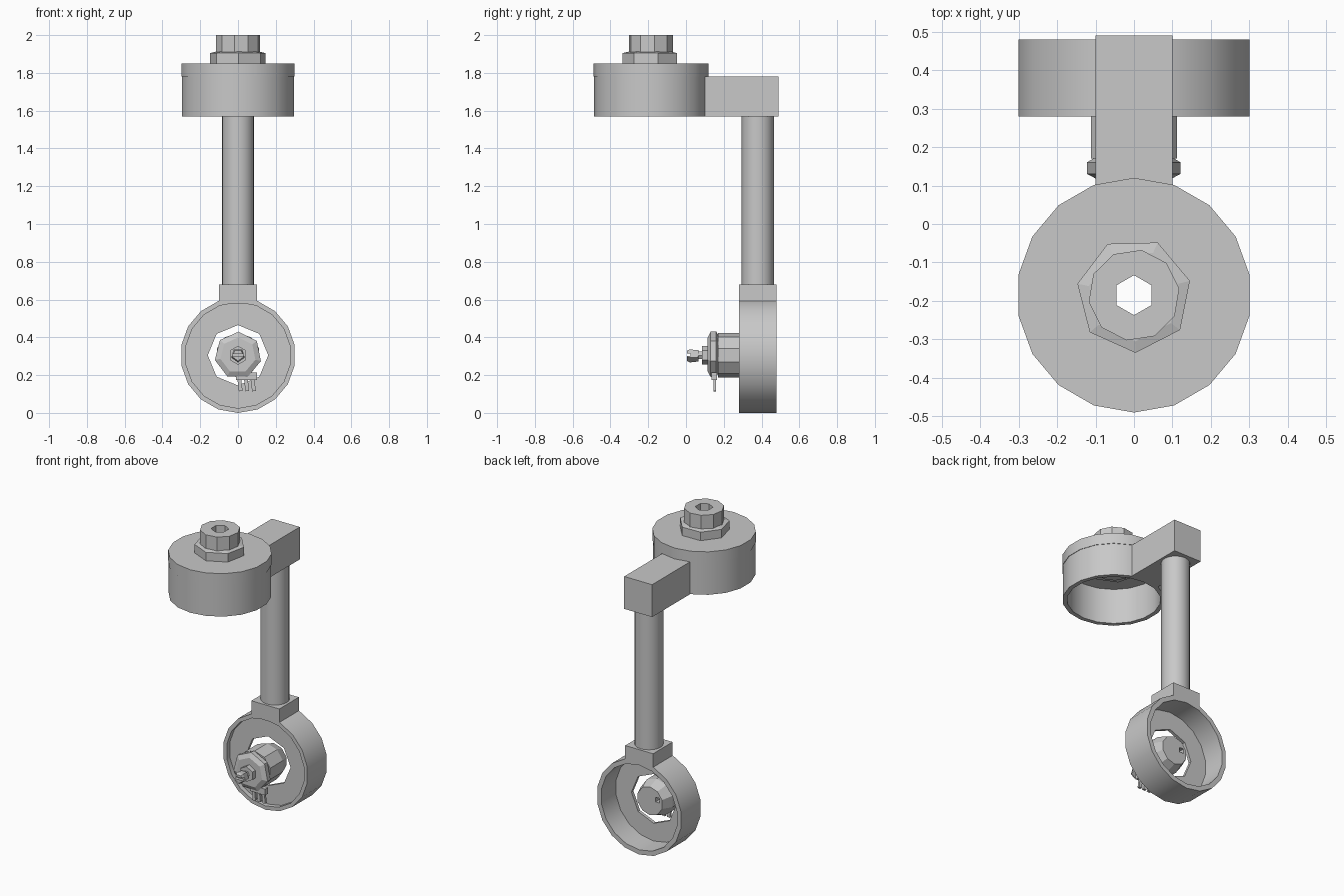
import bpy, bmesh, math
from mathutils import Matrix, Vector

old = bpy.data.objects.get("Cube")
if old:
    bpy.data.objects.remove(old)

grey = bpy.data.materials.new("plain_grey")
grey.use_nodes = True
COLOUR = (0.58, 0.58, 0.58, 1)
grey.diffuse_color = COLOUR
grey.node_tree.nodes["Principled BSDF"].inputs["Base Color"].default_value = COLOUR

UP = Matrix.Identity(4)
BACK = Matrix.Rotation(-math.pi / 2, 4, "X")   # local z points to +y


def finish(name, bm):
    bmesh.ops.recalc_face_normals(bm, faces=bm.faces)
    mesh = bpy.data.meshes.new(name)
    bm.to_mesh(mesh)
    bm.free()
    ob = bpy.data.objects.new(name, mesh)
    bpy.context.collection.objects.link(ob)
    mesh.materials.append(grey)
    return ob


def lathe(name, profile, sides, origin, turn=UP, spin=0):
    """Solid from (radius, height) steps around an axis, capped at both ends."""
    bm = bmesh.new()
    rings = []
    for r, h in profile:
        ring = []
        for i in range(sides):
            a = spin + 2 * math.pi * i / sides
            p = turn @ Vector((r * math.cos(a), r * math.sin(a), h))
            ring.append(bm.verts.new(p + Vector(origin)))
        rings.append(ring)
    for low, high in zip(rings, rings[1:]):
        for i in range(sides):
            j = (i + 1) % sides
            bm.faces.new((low[i], low[j], high[j], high[i]))
    bm.faces.new(rings[0])
    bm.faces.new(rings[-1])
    return finish(name, bm)


def box(name, low, high, tilt=UP):
    low, high = Vector(low), Vector(high)
    size = high - low
    bm = bmesh.new()
    place = Matrix.Translation((low + high) / 2) @ tilt
    bmesh.ops.create_cube(bm, size=1, matrix=place @ Matrix.Diagonal((*size, 1)))
    return finish(name, bm)


def cut(ob, *cutters):
    for cutter in cutters:
        cutter.hide_render = True
        mod = ob.modifiers.new("cut", "BOOLEAN")
        mod.operation = "DIFFERENCE"
        mod.solver = "EXACT"
        mod.object = cutter
        bpy.context.view_layer.objects.active = ob
        bpy.ops.object.modifier_apply(modifier=mod.name)
        bpy.data.objects.remove(cutter)


def smooth(*obs):
    bpy.ops.object.select_all(action="DESELECT")
    for ob in obs:
        ob.select_set(True)
    bpy.context.view_layer.objects.active = obs[0]
    bpy.ops.object.shade_smooth_by_angle(angle=math.radians(30))


R, WALL = 0.305, 0.275
top = (0, -0.185, 0)
hub = (0, 0, R)
half = math.pi / 2

# Upper housing: cup open at the bottom, with a lid
housing = lathe("upper_housing", [(R - 0.003, 1.57), (R - 0.003, 1.78), (R, 1.78), (R, 1.85)],
                18, top, spin=half)
cut(housing,
    lathe("cutter", [(WALL, 1.5), (WALL, 1.8)], 18, top, spin=half),
    lathe("cutter", [(0.1, 1.7), (0.1, 1.9)], 8, top))

# Flange nut and barrel with a hexagonal through hole
nut = lathe("flange_nut", [(0.15, 1.775), (0.15, 1.905), (0.12, 1.912)], 7, top, spin=0.25)
barrel = lathe("socket_barrel", [(0.10, 1.76), (0.119, 1.775), (0.119, 2.0)], 10, top, spin=0.15)
for part in (nut, barrel):
    cut(part, lathe("cutter", [(0.052, 1.6), (0.052, 2.1)], 6, top, spin=half))

# Arm, shaft and lower neck
box("upper_arm", (-0.1, 0.09, 1.57), (0.1, 0.49, 1.78))
shaft = lathe("shaft", [(0.085, 0.67), (0.085, 1.58)], 20, (0, 0.38, 0))
box("lower_neck", (-0.1, 0.28, 0.58), (0.1, 0.48, 0.68))

# Lower ring: thin web with an open centre, deep cavity at the back
ring = lathe("lower_ring", [(R, 0.28), (R, 0.48)], 18, hub, BACK, half)
cut(ring,
    lathe("cutter", [(0.28, 0.2), (0.28, 0.31)], 18, hub, BACK, half),
    lathe("cutter", [(WALL, 0.33), (WALL, 0.55)], 18, hub, BACK, half),
    lathe("cutter", [(0.16, 0.25), (0.16, 0.4)], 8, hub, BACK, 0))
smooth(housing, shaft, ring)

# Control body floating in the ring centre
body = lathe("control_body", [(0.118, 0.17), (0.118, 0.30), (0.092, 0.37)], 10, hub, BACK, half)
cut(body, box("cutter", (-0.07, 0.33, 0.31), (-0.04, 0.4, 0.34)))
lathe("control_front", [(0.095, 0.115), (0.125, 0.13), (0.125, 0.16), (0.1, 0.175)],
      7, hub, BACK, 0.25)
lathe("control_collar", [(0.05, 0.085), (0.05, 0.12)], 6, hub, BACK, half)
lathe("control_stem", [(0.022, 0.04), (0.022, 0.1)], 6, hub, BACK)
tip = lathe("control_tip", [(0.03, 0.005), (0.038, 0.02), (0.033, 0.065)], 5, hub, BACK, half)
cut(tip, box("cutter", (-0.06, -0.02, 0.3), (0.06, 0.025, 0.315)))

# Terminal strip with three pins
box("terminal_strip", (-0.01, 0.135, 0.175), (0.1, 0.165, 0.215))
for n, x in enumerate((0.01, 0.045, 0.08)):
    box("terminal_pin_%d" % (n + 1), (x - 0.01, 0.145, 0.115), (x + 0.01, 0.16, 0.19),
        Matrix.Rotation(-0.12, 4, "Y"))
